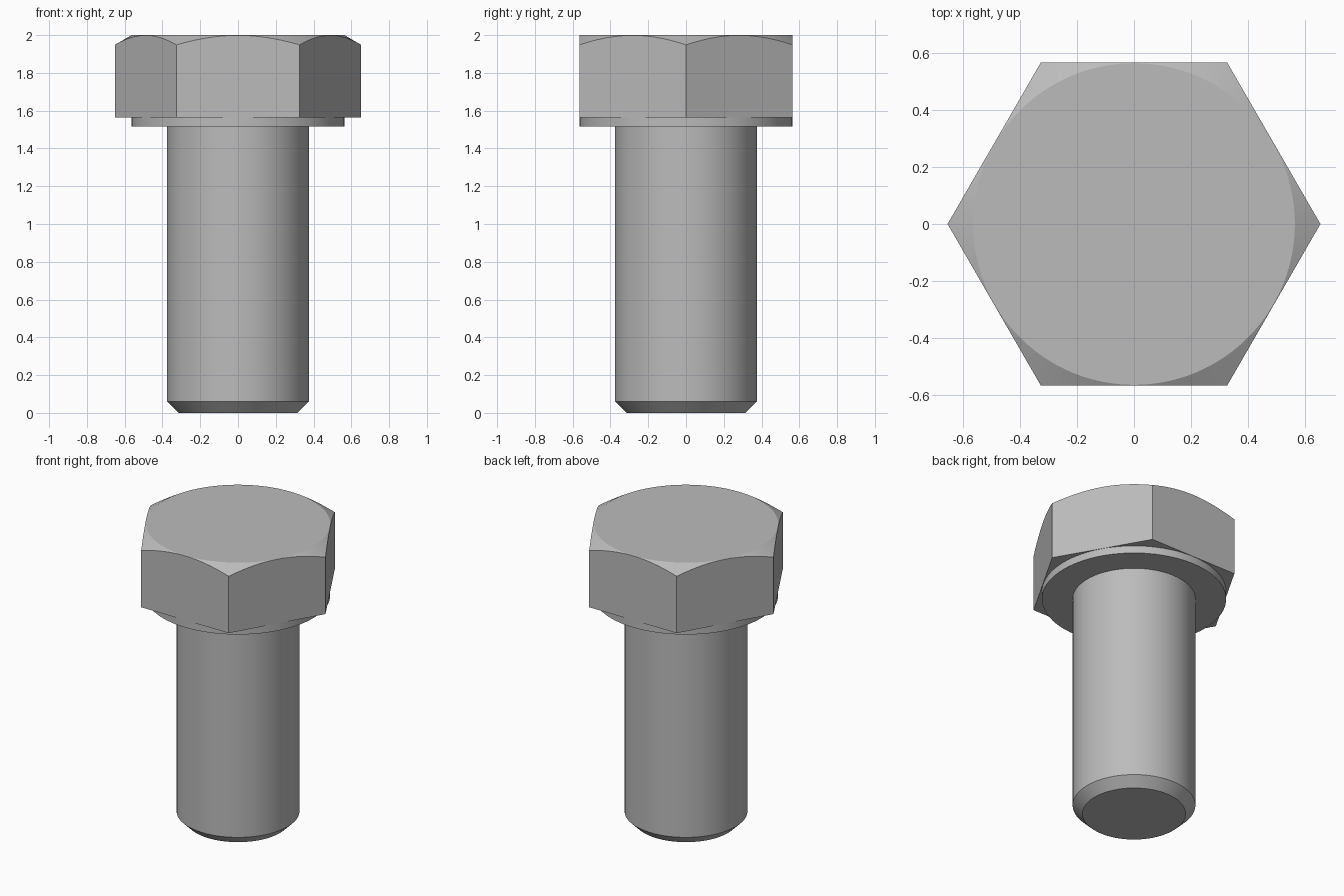
import bpy, bmesh, math

cube = bpy.data.objects.get("Cube")
if cube:
    bpy.data.objects.remove(cube, do_unlink=True)

SEGMENTS = 96
APOTHEM = 0.565      # half the width across the flats
FLAT_R = 0.563       # collar and top circle, just inside the flats
SHANK_R = 0.375
COLLAR_Z, HEAD_Z, TOP_Z = 1.515, 1.565, 2.0

steel = bpy.data.materials.new("steel_grey")
steel.use_nodes = True
GREY = (0.5, 0.5, 0.5, 1)
steel.diffuse_color = GREY
steel.node_tree.nodes["Principled BSDF"].inputs["Base Color"].default_value = GREY


def circle(radius, z):
    return lambda a: (radius, z)


def hex_radius(a):
    return APOTHEM / math.cos(a % (math.pi / 3) - math.pi / 6)


def hex_bottom(a):
    return hex_radius(a), HEAD_Z


def hex_chamfer(a):
    # Hexagon cut by a 30 degree cone
    r = hex_radius(a)
    return r, TOP_Z - (r - FLAT_R) * math.tan(math.pi / 6)


def lathe(name, rings, cap_bottom=False, cap_top=False):
    """Skin a stack of rings, from the bottom or inside outwards and up."""
    bm = bmesh.new()
    loops = []
    for ring in rings:
        loop = []
        for i in range(SEGMENTS):
            a = math.tau * i / SEGMENTS
            r, z = ring(a)
            loop.append(bm.verts.new((r * math.cos(a), r * math.sin(a), z)))
        loops.append(loop)
    for low, high in zip(loops, loops[1:]):
        for i in range(SEGMENTS):
            j = (i + 1) % SEGMENTS
            bm.faces.new((low[i], low[j], high[j], high[i]))
    if cap_bottom:
        bm.faces.new(loops[0][::-1])
    if cap_top:
        bm.faces.new(loops[-1])
    mesh = bpy.data.meshes.new(name)
    bm.to_mesh(mesh)
    bm.free()
    mesh.materials.append(steel)
    obj = bpy.data.objects.new(name, mesh)
    bpy.context.collection.objects.link(obj)
    bpy.ops.object.select_all(action="DESELECT")
    obj.select_set(True)
    bpy.context.view_layer.objects.active = obj
    bpy.ops.object.shade_smooth_by_angle(angle=math.radians(15))
    return obj


# Shank with chamfered tip
lathe("shank", [circle(0.315, 0), circle(SHANK_R, 0.06),
                circle(SHANK_R, COLLAR_Z)], cap_bottom=True)

# Round bearing collar under the head
lathe("collar", [circle(SHANK_R, COLLAR_Z), circle(FLAT_R, COLLAR_Z),
                 circle(FLAT_R, HEAD_Z)])

# Hexagonal head with conical top chamfer
lathe("hex_head", [circle(FLAT_R, HEAD_Z), hex_bottom, hex_chamfer,
                   circle(FLAT_R, TOP_Z)], cap_top=True)
